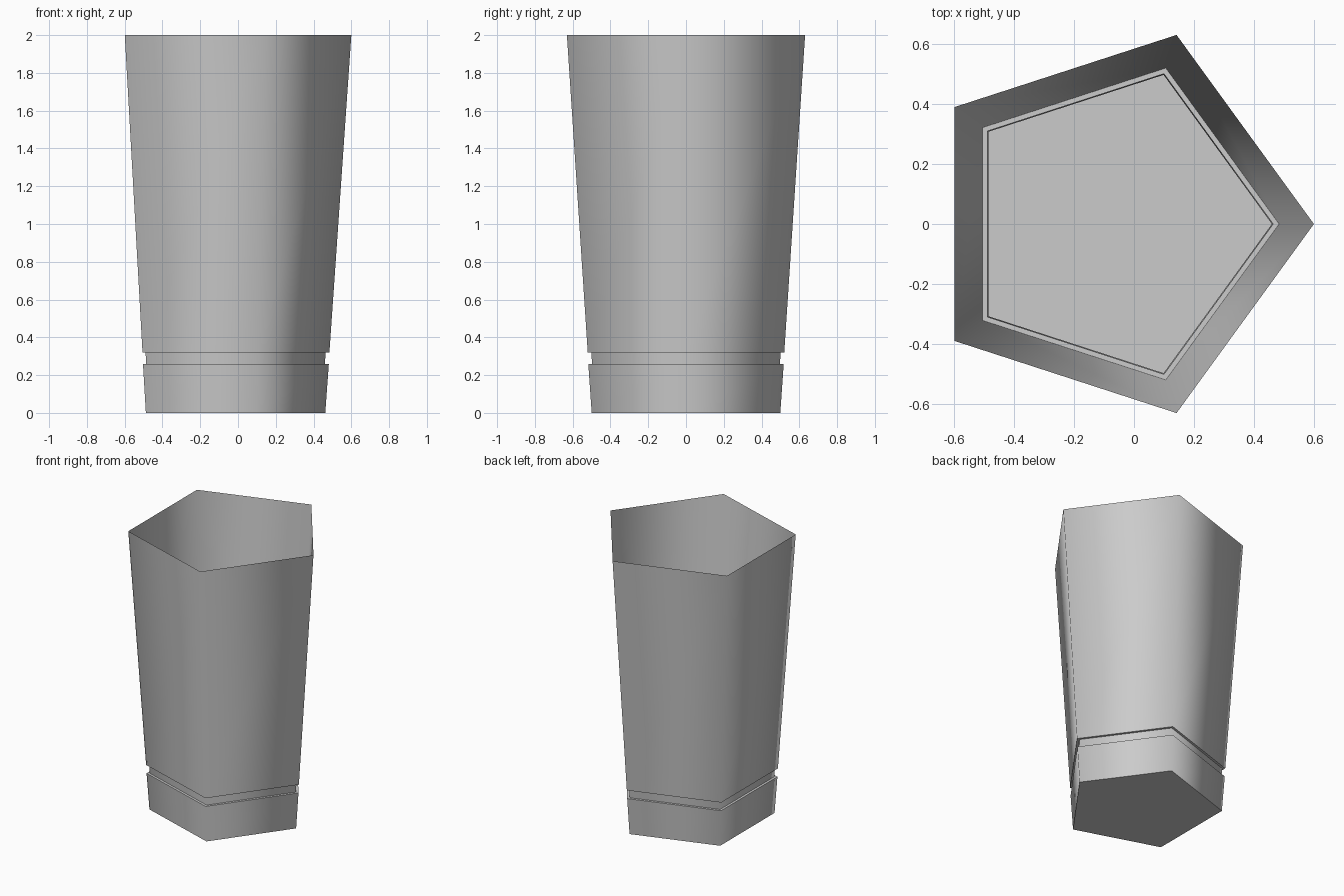
import bpy, bmesh
from math import cos, sin, tau, radians

cube = bpy.data.objects.get("Cube")
if cube:
    bpy.data.objects.remove(cube, do_unlink=True)

SIDES = 5
CENTRE_X = -0.063

# Outline from the floor to the rim: (corner radius, height)
PROFILE = [
    (0.525, 0.0), (0.544, 0.26),    # foot band
    (0.523, 0.26), (0.527, 0.32),   # recessed groove
    (0.547, 0.32), (0.663, 2.0),    # tall flared wall
]

grey = bpy.data.materials.new("plain grey")
grey.use_nodes = True
colour = (0.6, 0.6, 0.6, 1)
grey.diffuse_color = colour
grey.node_tree.nodes["Principled BSDF"].inputs["Base Color"].default_value = colour


def ring(bm, radius, z):
    return [bm.verts.new((CENTRE_X + radius * cos(tau * i / SIDES),
                          radius * sin(tau * i / SIDES), z))
            for i in range(SIDES)]


# Open, thin-walled pentagonal cup
bm = bmesh.new()
rings = [ring(bm, r, z) for r, z in PROFILE]
bm.faces.new(reversed(rings[0]))
for low, high in zip(rings, rings[1:]):
    for i in range(SIDES):
        j = (i + 1) % SIDES
        bm.faces.new((low[i], low[j], high[j], high[i]))

mesh = bpy.data.meshes.new("pentagonal_cup")
bm.to_mesh(mesh)
bm.free()
mesh.materials.append(grey)
cup = bpy.data.objects.new("pentagonal_cup", mesh)
bpy.context.collection.objects.link(cup)

# Soft corners around the cup, crisp edges at the groove and floor
bpy.ops.object.select_all(action='DESELECT')
cup.select_set(True)
bpy.context.view_layer.objects.active = cup
bpy.ops.object.shade_smooth_by_angle(angle=radians(80))
